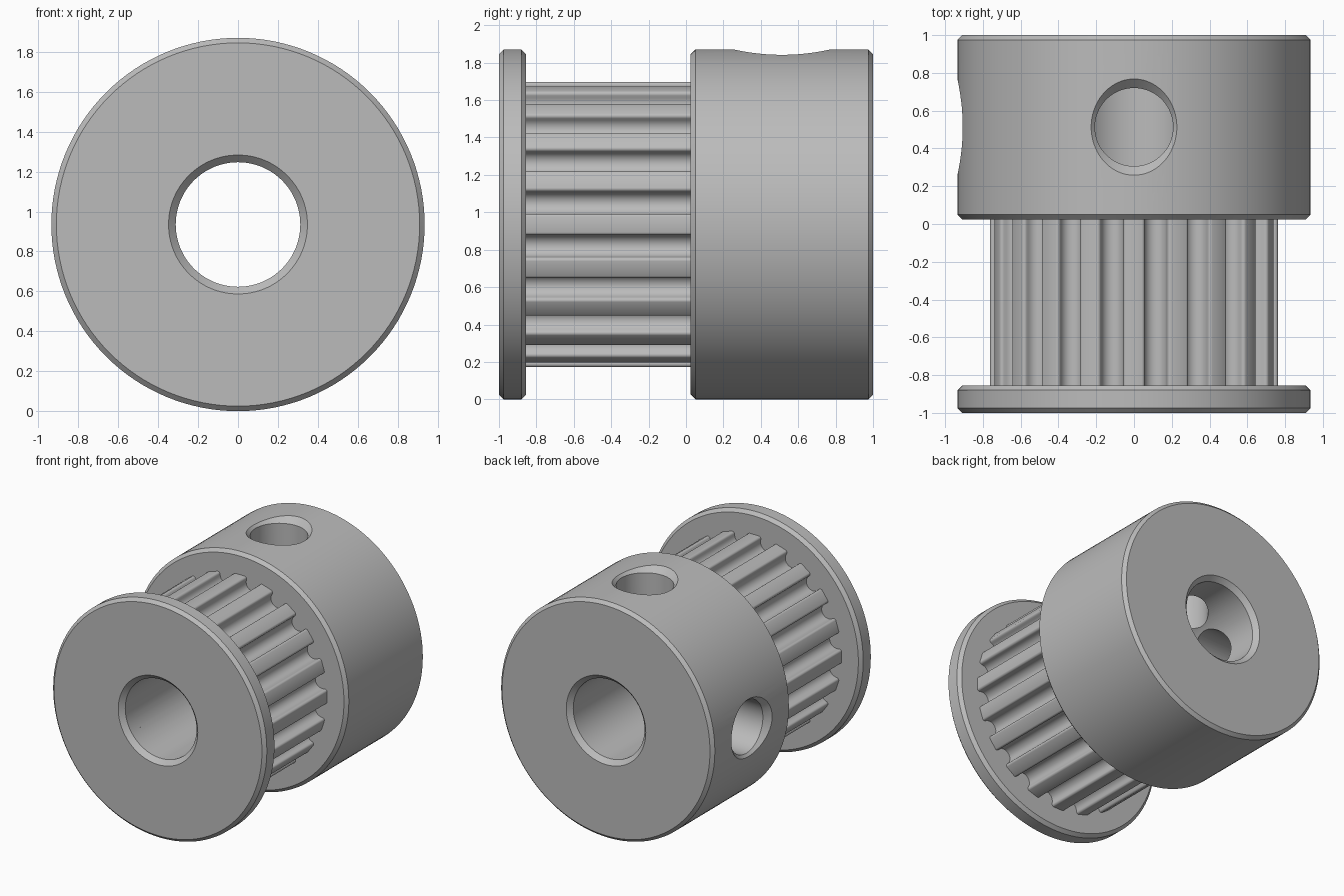
import bpy, bmesh
from math import sin, cos, pi, radians
from mathutils import Vector, Matrix

cube = bpy.data.objects.get("Cube")
if cube:
    bpy.data.objects.remove(cube, do_unlink=True)

RADIUS = 0.935      # flange and hub radius, also the axis height
BORE = 0.312
TEETH = 20
AXIS = Matrix.Translation((0, 0, RADIUS))

metal = bpy.data.materials.new("grey_metal")
metal.use_nodes = True
colour = (0.5, 0.5, 0.5, 1)
metal.diffuse_color = colour
metal.node_tree.nodes["Principled BSDF"].inputs["Base Color"].default_value = colour


def skin(name, rings, matrix, wrap):
    """Join equal rings of points with quads; wrap closes last to first."""
    bm = bmesh.new()
    loops = [[bm.verts.new(p) for p in ring] for ring in rings]
    pairs = list(zip(loops, loops[1:] + loops[:1]))
    for a, b in pairs if wrap else pairs[:-1]:
        for i in range(len(a)):
            j = (i + 1) % len(a)
            bm.faces.new((a[i], a[j], b[j], b[i]))
    if not wrap:
        bm.faces.new(loops[0])
        bm.faces.new(loops[-1])
    bmesh.ops.recalc_face_normals(bm, faces=bm.faces)
    mesh = bpy.data.meshes.new(name)
    bm.to_mesh(mesh)
    bm.free()
    mesh.transform(matrix)
    mesh.materials.append(metal)
    obj = bpy.data.objects.new(name, mesh)
    bpy.context.collection.objects.link(obj)
    return obj


def lathe(name, profile, matrix, wrap=True, steps=128):
    """Spin (radius, y) points about the y axis."""
    angles = [2 * pi * i / steps for i in range(steps)]
    rings = [[(r * sin(a), y, r * cos(a)) for a in angles] for r, y in profile]
    return skin(name, rings, matrix, wrap)


def activate(obj):
    bpy.ops.object.select_all(action='DESELECT')
    obj.select_set(True)
    bpy.context.view_layer.objects.active = obj


def smooth(obj):
    activate(obj)
    bpy.ops.object.shade_smooth_by_angle(angle=radians(30))


# Chamfered front flange and rear hub
C, B = 0.025, 0.036
flange = lathe("front_flange", [
    (BORE, -0.855), (RADIUS - C, -0.855), (RADIUS, -0.855 - C),
    (RADIUS, -1 + C), (RADIUS - C, -1), (BORE + B, -1), (BORE, -1 + B)], AXIS)
hub = lathe("rear_hub", [
    (BORE, 0.025), (RADIUS - C, 0.025), (RADIUS, 0.025 + C),
    (RADIUS, 1 - C), (RADIUS - C, 1), (BORE + B, 1), (BORE, 1 - B)], AXIS)

# Countersunk set screw holes, one on top and one on the right
drill = [(0.207, 0), (0.207, 0.887), (0.32, 1.0)]
upright = Matrix.Translation((0, 0.513, RADIUS)) @ Matrix.Rotation(pi / 2, 4, 'X')
sideways = Matrix.Translation((0, 0.513, RADIUS)) @ Matrix.Rotation(pi / 2, 4, 'Z')
for side, matrix in (("top", upright), ("right", sideways)):
    cutter = lathe(side + "_hole_cutter", drill, matrix, wrap=False, steps=64)
    cutter.hide_render = True
    activate(hub)
    mod = hub.modifiers.new(side + "_screw_hole", 'BOOLEAN')
    mod.operation = 'DIFFERENCE'
    mod.solver = 'EXACT'
    mod.object = cutter
    bpy.ops.object.modifier_apply(modifier=mod.name)
    bpy.data.objects.remove(cutter, do_unlink=True)

# Half of one groove: round bottom, straight wall, rounded tooth tip
TIP, GROOVE, FILLET, DEPTH = 0.763, 0.06, 0.018, 0.095
centre = TIP - DEPTH + GROOVE
half = [(GROOVE * sin(a), centre - GROOVE * cos(a))
        for a in (pi / 2 * i / 8 for i in range(9))]
half += [(GROOVE + FILLET * (1 - cos(a)), TIP - 0.003 - FILLET * (1 - sin(a)))
         for a in (pi / 2 * i / 5 for i in range(6))]
groove = [(-x, z) for x, z in reversed(half[1:])] + half

# Toothed section with a tooth centred at the top
outline = []
for t in range(TEETH):
    turn = (t + 0.5) * 2 * pi / TEETH
    spin = Matrix.Rotation(turn, 3, 'Y')
    outline += [spin @ Vector((x, 0, z)) for x, z in groove]
    mid = turn + pi / TEETH
    outline.append(Vector((TIP * sin(mid), 0, TIP * cos(mid))))
inner = [p.normalized() * BORE for p in outline]
front, back = Vector((0, -0.855, 0)), Vector((0, 0.025, 0))
toothed = skin("toothed_section", [
    [p + front for p in outline], [p + back for p in outline],
    [p + back for p in inner], [p + front for p in inner]], AXIS, True)

for part in (flange, hub, toothed):
    smooth(part)
